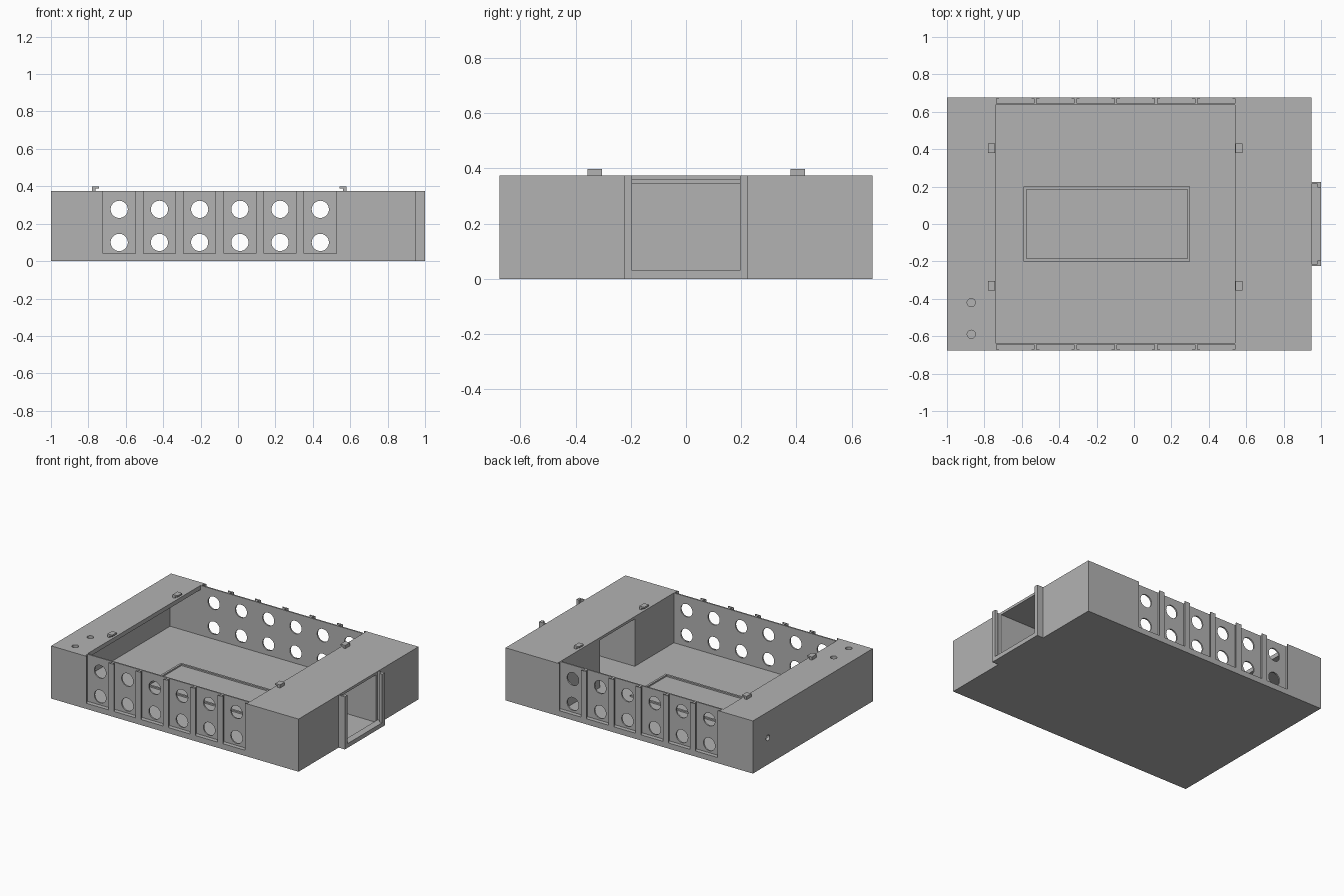
import bpy, bmesh
from math import pi
from mathutils import Matrix, Vector

cube = bpy.data.objects.get("Cube")
if cube:
    bpy.data.objects.remove(cube, do_unlink=True)

grey = bpy.data.materials.new("plain grey")
grey.use_nodes = True
grey.diffuse_color = (0.45, 0.45, 0.45, 1)
grey.node_tree.nodes["Principled BSDF"].inputs["Base Color"].default_value = grey.diffuse_color


def box(bm, x, y, z):
    """Add a box given its (low, high) range on each axis."""
    centre = Vector([(a + b) / 2 for a, b in (x, y, z)])
    size = [b - a for a, b in (x, y, z)]
    bmesh.ops.create_cube(bm, size=1, matrix=Matrix.Translation(centre) @ Matrix.Diagonal((*size, 1)))


def rod(bm, centre, radius, length, axis):
    """Add a cylinder running along the given axis."""
    turn = {"X": Matrix.Rotation(pi / 2, 4, "Y"), "Y": Matrix.Rotation(pi / 2, 4, "X"), "Z": Matrix()}[axis]
    bmesh.ops.create_cone(bm, cap_ends=True, segments=32, radius1=radius, radius2=radius,
                          depth=length, matrix=Matrix.Translation(centre) @ turn)


def finish(bm, name):
    mesh = bpy.data.meshes.new(name)
    bm.to_mesh(mesh)
    bm.free()
    mesh.materials.append(grey)
    obj = bpy.data.objects.new(name, mesh)
    bpy.context.collection.objects.link(obj)
    return obj


def cut(target, bm):
    """Subtract a set of separate solids, then discard them."""
    cutter = finish(bm, "cutter")
    cutter.hide_render = True
    mod = target.modifiers.new("cut", "BOOLEAN")
    mod.operation, mod.solver, mod.object = "DIFFERENCE", "EXACT", cutter
    bpy.context.view_layer.objects.active = target
    bpy.ops.object.modifier_apply(modifier=mod.name)
    bpy.data.objects.remove(cutter, do_unlink=True)


FLOOR, TOP = 0.02, 0.375
panels = [-0.635 + 0.215 * i for i in range(6)]

# Main body block
bm = bmesh.new()
box(bm, (-1, 0.95), (-0.675, 0.675), (0, TOP))
body = finish(bm, "body")

# Open chamber
bm = bmesh.new()
box(bm, (-0.74, 0.54), (-0.635, 0.635), (FLOOR, 0.5))
cut(body, bm)

# Hollow compartment under the right-hand deck
bm = bmesh.new()
box(bm, (-0.98, -0.7), (-0.635, 0.635), (FLOOR, 0.345))
cut(body, bm)

# Doorway tunnel through the left-hand block
bm = bmesh.new()
box(bm, (0.5, 1.1), (-0.195, 0.195), (FLOOR, 0.357))
cut(body, bm)

# Panel slots open at the top, then the window in front of each slot
for half_width, inner, outer in ((0.1, 0.645, 0.67), (0.086, 0.655, 0.7)):
    bm = bmesh.new()
    for x in panels:
        for y in ((inner, outer), (-outer, -inner)):
            box(bm, (x - half_width, x + half_width), y, (0.04, 0.5))
    cut(body, bm)

# Round vent holes through both long walls
bm = bmesh.new()
for x in panels:
    for z in (0.1, 0.277):
        rod(bm, (x, 0, z), 0.046, 1.5, "Y")
cut(body, bm)

# Cable holes in the deck and the end wall
bm = bmesh.new()
for y in (-0.42, -0.59):
    rod(bm, (-0.87, y, TOP), 0.022, 0.1, "Z")
rod(bm, (-1, 0.506, 0.19), 0.02, 0.1, "X")
cut(body, bm)

# Door frame with a sliding channel, open at the top
bm = bmesh.new()
box(bm, (0.95, 1), (-0.225, 0.225), (0, 0.03))
for s in (-1, 1):
    def side(a, b):
        return tuple(sorted((s * a, s * b)))
    box(bm, (0.95, 1), side(0.215, 0.225), (0.03, TOP))
    box(bm, (0.98, 1), side(0.195, 0.215), (0.03, TOP))
finish(bm, "door_frame")

# Low rim on the chamber floor
bm = bmesh.new()
x0, x1, y1, w = -0.59, 0.3, 0.2, 0.015
rim_z = (FLOOR, 0.03)
for y in ((-y1, w - y1), (y1 - w, y1)):
    box(bm, (x0, x1), y, rim_z)
for x in ((x0, x0 + w), (x1 - w, x1)):
    box(bm, x, (w - y1, y1 - w), rim_z)
finish(bm, "floor_rim")

# Hooked clips on the deck edges, facing the chamber
bm = bmesh.new()
for y in (-0.33, 0.405):
    span = (y - 0.026, y + 0.026)
    for edge, s in ((-0.78, 1), (0.58, -1)):
        for reach, z in ((0.018, (TOP, 0.387)), (0.038, (0.387, 0.398))):
            box(bm, tuple(sorted((edge, edge + s * reach))), span, z)
finish(bm, "deck_clips")
